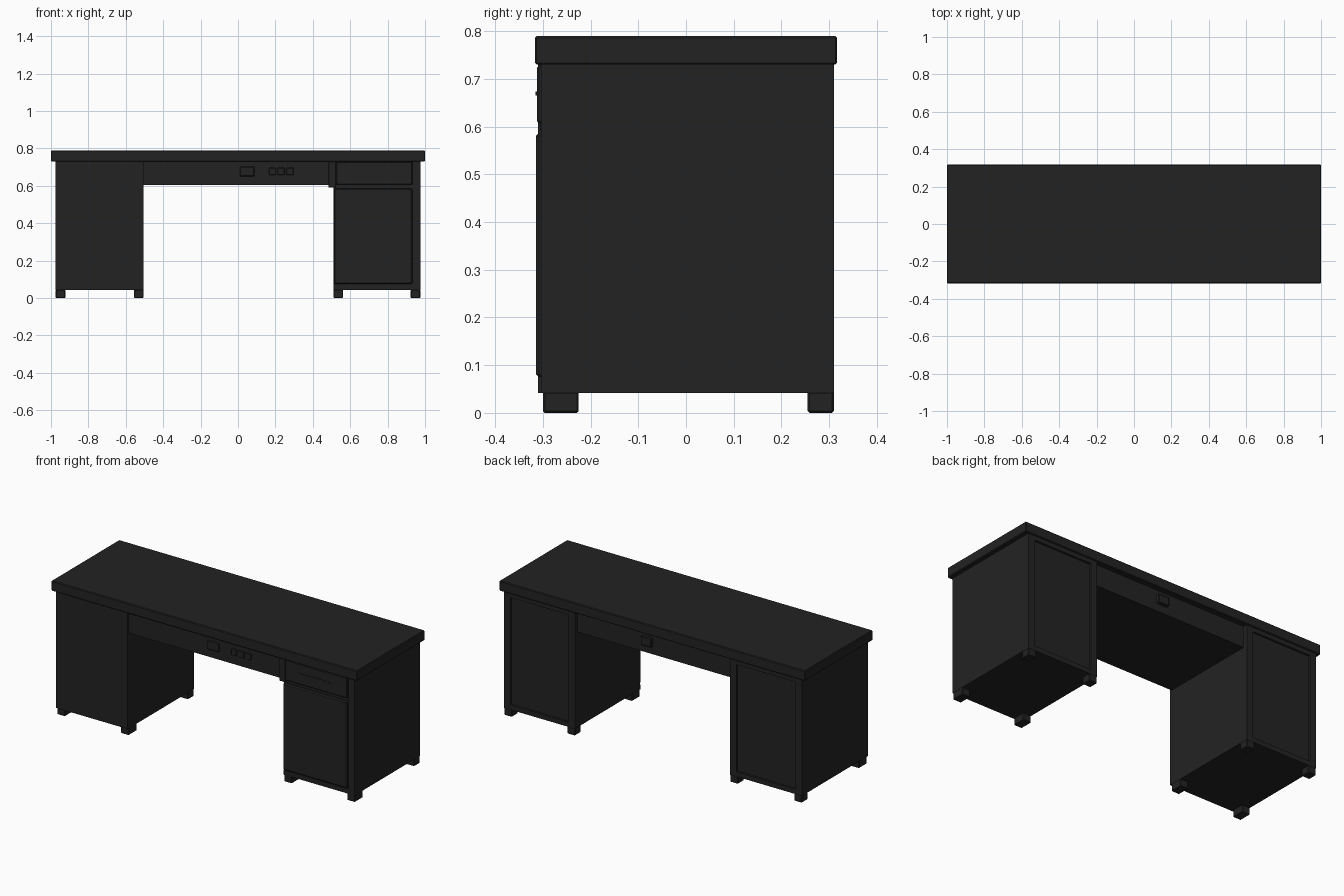
import bpy, bmesh

if "Cube" in bpy.data.objects:
    bpy.data.objects.remove(bpy.data.objects["Cube"])

mat = bpy.data.materials.new("charcoal black")
mat.diffuse_color = (0.0165, 0.0165, 0.0165, 1)
mat.use_nodes = True
mat.node_tree.nodes["Principled BSDF"].inputs["Base Color"].default_value = mat.diffuse_color


def box(name, x, y, z, bevel=0.0):
    """Box from min/max ranges, optionally with a small chamfer."""
    me = bpy.data.meshes.new(name)
    bm = bmesh.new()
    bmesh.ops.create_cube(bm, size=1)
    for v in bm.verts:
        v.co = [r[0] if c < 0 else r[1] for c, r in zip(v.co, (x, y, z))]
    bm.to_mesh(me)
    bm.free()
    me.materials.append(mat)
    ob = bpy.data.objects.new(name, me)
    bpy.context.collection.objects.link(ob)
    if bevel:
        m = ob.modifiers.new("chamfer", 'BEVEL')
        m.width, m.segments = bevel, 1
    return ob


# Desk top
box("desk_top", (-1, 1), (-0.317, 0.317), (0.73, 0.79), 0.004)

# Pedestals: carcass, framed back with recessed panel, feet
for side, x0, x1, front in (("left", -0.975, -0.505, -0.31), ("right", 0.51, 0.975, -0.297)):
    box(side + "_pedestal", (x0, x1), (front, 0.298), (0.042, 0.732))
    for n, a, b in (("a", x0, x0 + 0.042), ("b", x1 - 0.042, x1)):
        box(side + "_back_stile_" + n, (a, b), (0.295, 0.31), (0.042, 0.732))
    for n, a, b in (("bottom", 0.042, 0.07), ("top", 0.705, 0.732)):
        box(side + "_back_rail_" + n, (x0 + 0.04, x1 - 0.04), (0.295, 0.31), (a, b))
    for n, a, b in (("outer", x0, x0 + 0.052), ("inner", x1 - 0.052, x1)):
        box(side + "_front_foot_" + n, (a, b), (-0.30, -0.225), (0, 0.045), 0.004)
        box(side + "_back_foot_" + n, (a, b), (0.255, 0.31), (0, 0.045), 0.004)

# Right pedestal front: drawer, door, corner post
box("drawer_front", (0.525, 0.932), (-0.312, -0.29), (0.607, 0.728), 0.004)
box("drawer_pull", (0.61, 0.82), (-0.315, -0.31), (0.665, 0.674))
box("door_front", (0.512, 0.932), (-0.314, -0.29), (0.075, 0.587), 0.006)
box("corner_post", (0.935, 0.975), (-0.304, -0.29), (0.042, 0.732))
box("door_bottom_rail", (0.51, 0.935), (-0.304, -0.29), (0.042, 0.07))

# Centre apron box between the pedestals
box("centre_apron", (-0.51, 0.515), (-0.298, 0.285), (0.605, 0.732))
box("apron_end_bracket", (0.483, 0.525), (-0.306, -0.26), (0.59, 0.732), 0.004)

# Lock plates on the apron
box("front_lock", (0.01, 0.088), (-0.304, -0.29), (0.65, 0.703), 0.004)
for i in range(3):
    a = 0.165 + i * 0.047
    box("front_catch_%d" % i, (a, a + 0.038), (-0.303, -0.29), (0.657, 0.697), 0.003)
box("back_lock", (0.015, 0.085), (0.28, 0.303), (0.65, 0.703), 0.004)
